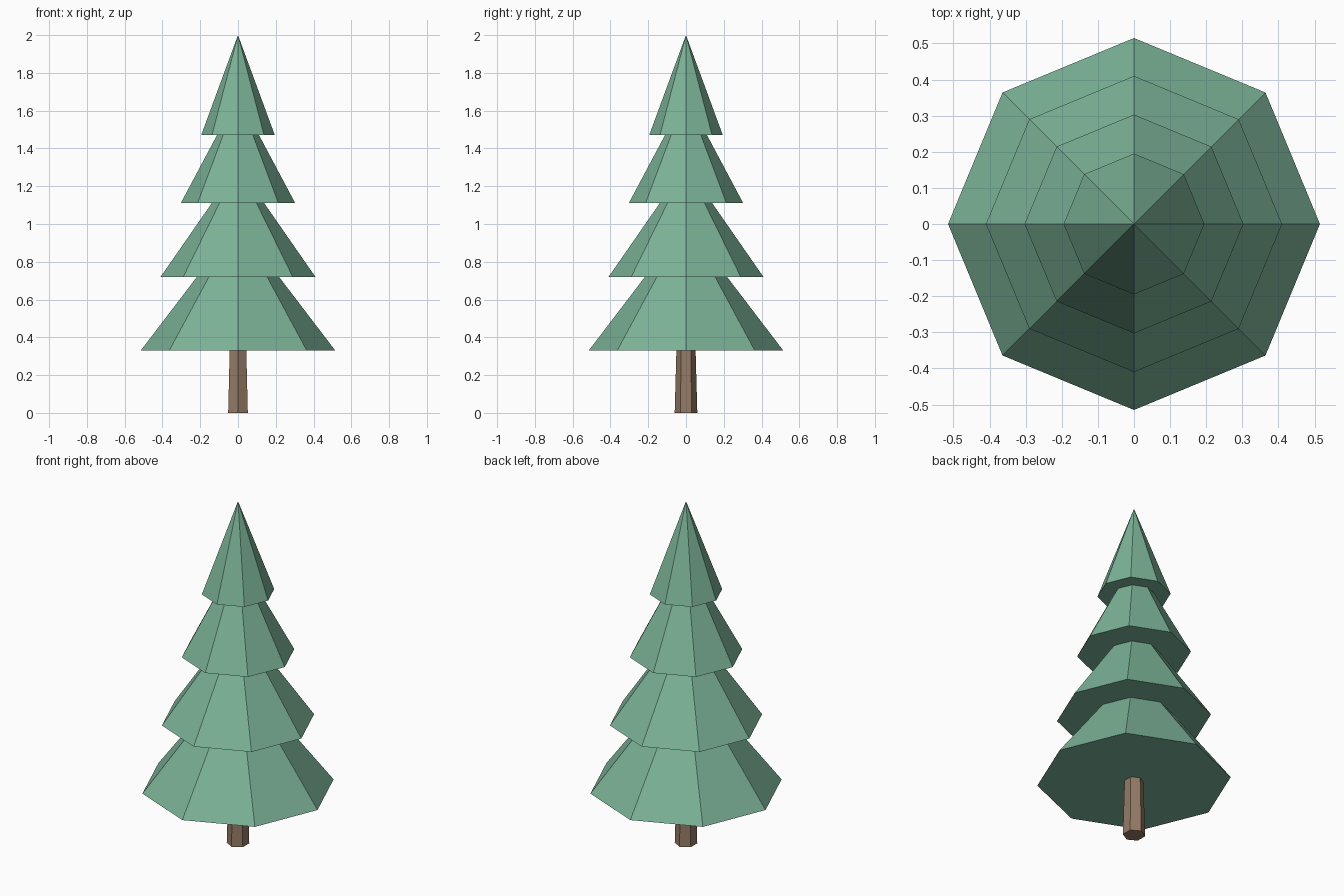
import bpy
from math import pi

if "Cube" in bpy.data.objects:
    bpy.data.objects.remove(bpy.data.objects["Cube"])


def material(name, rgb):
    m = bpy.data.materials.new(name)
    m.diffuse_color = (*rgb, 1)
    m.use_nodes = True
    m.node_tree.nodes["Principled BSDF"].inputs["Base Color"].default_value = m.diffuse_color
    return m


def cone(name, sides, r1, r2, z1, z2, turn, mat):
    bpy.ops.mesh.primitive_cone_add(vertices=sides, radius1=r1, radius2=r2, depth=z2 - z1,
                                    location=(0, 0, (z1 + z2) / 2), rotation=(0, 0, turn))
    ob = bpy.context.object
    ob.name = name
    ob.data.materials.append(mat)
    return ob


needles = material("needles", (0.2, 0.45, 0.31))
bark = material("bark", (0.3, 0.2, 0.13))

# Tapered six-sided trunk, one corner facing the front
cone("trunk", 6, 0.06, 0.05, 0, 0.36, 0, bark)

# Stacked eight-sided foliage tiers: radius, bottom, apex
tiers = [(0.515, 0.33, 1.005),
         (0.41, 0.72, 1.31),
         (0.303, 1.11, 1.68),
         (0.195, 1.47, 2.0)]
for i, (radius, bottom, apex) in enumerate(tiers, 1):
    cone(f"foliage_tier_{i}", 8, radius, 0, bottom, apex, 0, needles)
